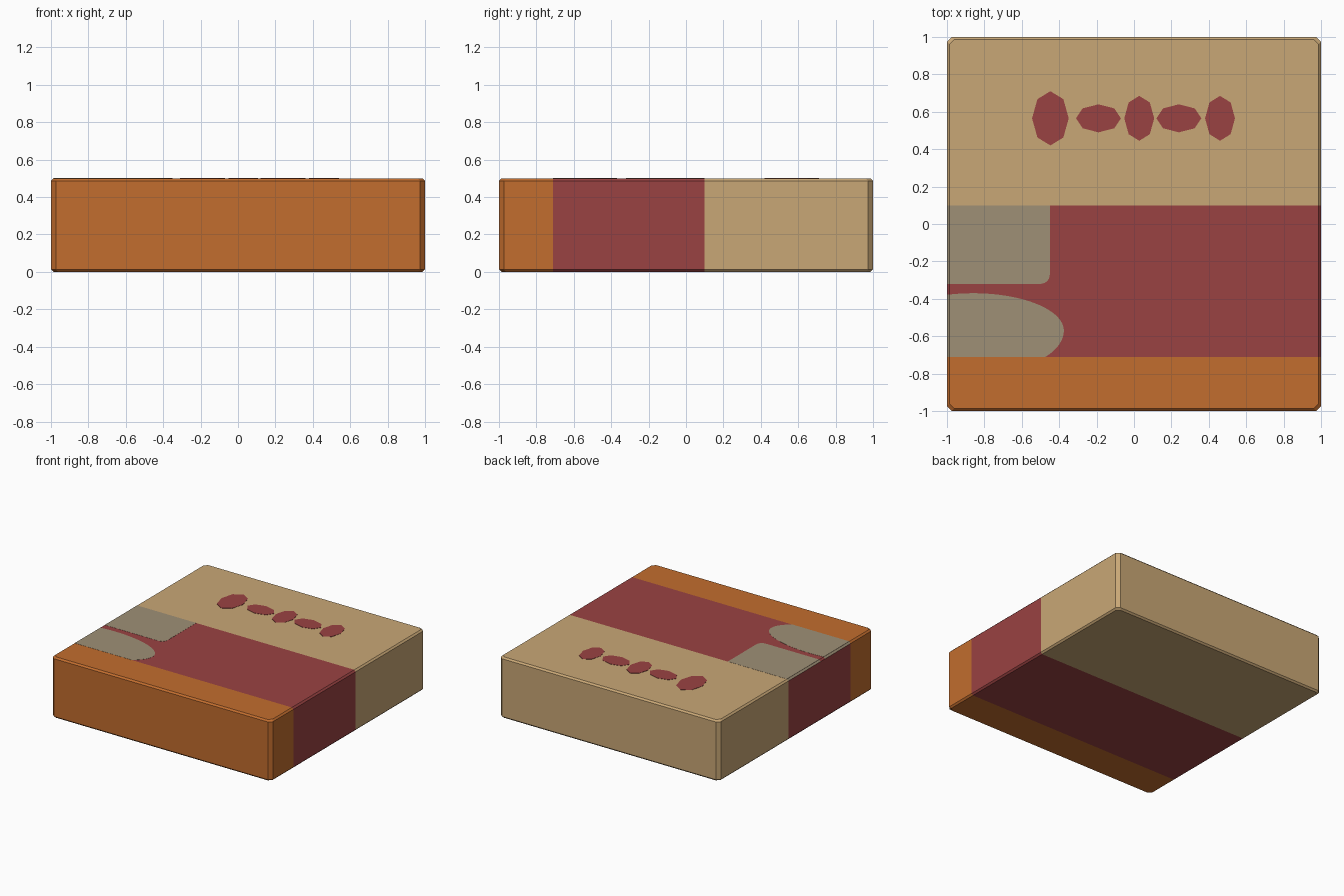
import bpy, bmesh, math
from mathutils import Vector

if "Cube" in bpy.data.objects:
    bpy.data.objects.remove(bpy.data.objects["Cube"])

TOP, SPLIT_BACK, SPLIT_FRONT = 0.5, 0.10, -0.71


def material(name, rgb):
    def lin(c):
        c /= 255
        return c / 12.92 if c <= 0.04045 else ((c + 0.055) / 1.055) ** 2.4
    m = bpy.data.materials.new(name)
    m.diffuse_color = (*[lin(c) for c in rgb], 1)
    m.use_nodes = True
    m.node_tree.nodes["Principled BSDF"].inputs["Base Color"].default_value = m.diffuse_color
    return m


TAN = material("tan", (201, 167, 118))
RED = material("dark red", (154, 66, 66))
ORANGE = material("orange", (194, 109, 46))
GREY = material("grey beige", (159, 144, 118))


def add_object(name, bm, mats):
    bmesh.ops.recalc_face_normals(bm, faces=bm.faces)
    me = bpy.data.meshes.new(name)
    bm.to_mesh(me)
    bm.free()
    for m in mats:
        me.materials.append(m)
    ob = bpy.data.objects.new(name, me)
    bpy.context.collection.objects.link(ob)
    return ob


def block():
    # chamfered slab lofted through four eight-sided rings
    bm = bmesh.new()
    rings = []
    for half, z in ((0.987, 0), (1, 0.013), (1, TOP - 0.013), (0.987, TOP)):
        i = half - 0.026
        pts = [(half, -i), (half, i), (i, half), (-i, half),
               (-half, i), (-half, -i), (-i, -half), (i, -half)]
        rings.append([bm.verts.new((x, y, z)) for x, y in pts])
    for a, b in zip(rings, rings[1:]):
        for k in range(8):
            n = (k + 1) % 8
            bm.faces.new((a[k], a[n], b[n], b[k]))
    bm.faces.new(rings[0][::-1])
    bm.faces.new(rings[-1])
    # colour bands, plus cuts where the grey patches meet the left edge
    for y in (SPLIT_BACK, -0.32, -0.377, SPLIT_FRONT):
        bmesh.ops.bisect_plane(bm, geom=bm.verts[:] + bm.edges[:] + bm.faces[:],
                               plane_co=(0, y, 0), plane_no=(0, 1, 0))
    bmesh.ops.recalc_face_normals(bm, faces=bm.faces)
    for f in bm.faces:
        c = f.calc_center_median()
        if c.y > SPLIT_BACK:
            f.material_index = 0
        elif c.y < SPLIT_FRONT:
            f.material_index = 2
        else:
            left_rim = f.normal.x < -0.3 and f.normal.z > 0.3
            f.material_index = 3 if left_rim and not -0.377 < c.y < -0.32 else 1
    return add_object("block", bm, (TAN, RED, ORANGE, GREY))


def plate(name, pts, mat, thickness):
    # thin painted detail lying on the top face
    bm = bmesh.new()
    face = bm.faces.new([bm.verts.new((x, y, TOP)) for x, y in pts])
    up = bmesh.ops.extrude_face_region(bm, geom=[face])["geom"]
    bmesh.ops.translate(bm, vec=Vector((0, 0, thickness)),
                        verts=[v for v in up if isinstance(v, bmesh.types.BMVert)])
    return add_object(name, bm, (mat,))


block()

# square grey patch with one rounded corner
corner = [(-0.50 + 0.05 * math.cos(t), -0.27 + 0.05 * math.sin(t))
          for t in (-math.pi / 2 + k * math.pi / 12 for k in range(7))]
plate("square_patch", [(-0.987, SPLIT_BACK), (-0.987, -0.32)] + corner
      + [(-0.45, SPLIT_BACK)], GREY, 0.001)

# oval grey patch clipped by the left edge and the orange band
cx, cy, rx = -0.86, -0.57, 0.485
start = -math.asin((cy - SPLIT_FRONT) / 0.233)
end = math.acos((-0.987 - cx) / rx)
arc = []
for k in range(41):
    t = start + (end - start) * k / 40
    ry = 0.20 if t > 0 else 0.233
    arc.append((cx + rx * math.cos(t), cy + ry * math.sin(t)))
plate("oval_patch", [(-0.987, SPLIT_FRONT)] + arc, GREY, 0.001)

# row of eight-sided spots
spots = [(-0.447, 0.098, 0.145), (-0.19, 0.12, 0.075), (0.028, 0.08, 0.12),
         (0.24, 0.12, 0.075), (0.46, 0.08, 0.12)]
for n, (x, a, b) in enumerate(spots, 1):
    ring = [(x + a * math.cos(k * math.pi / 4), 0.565 + b * math.sin(k * math.pi / 4))
            for k in range(8)]
    plate(f"spot_{n}", ring, RED, 0.002)
